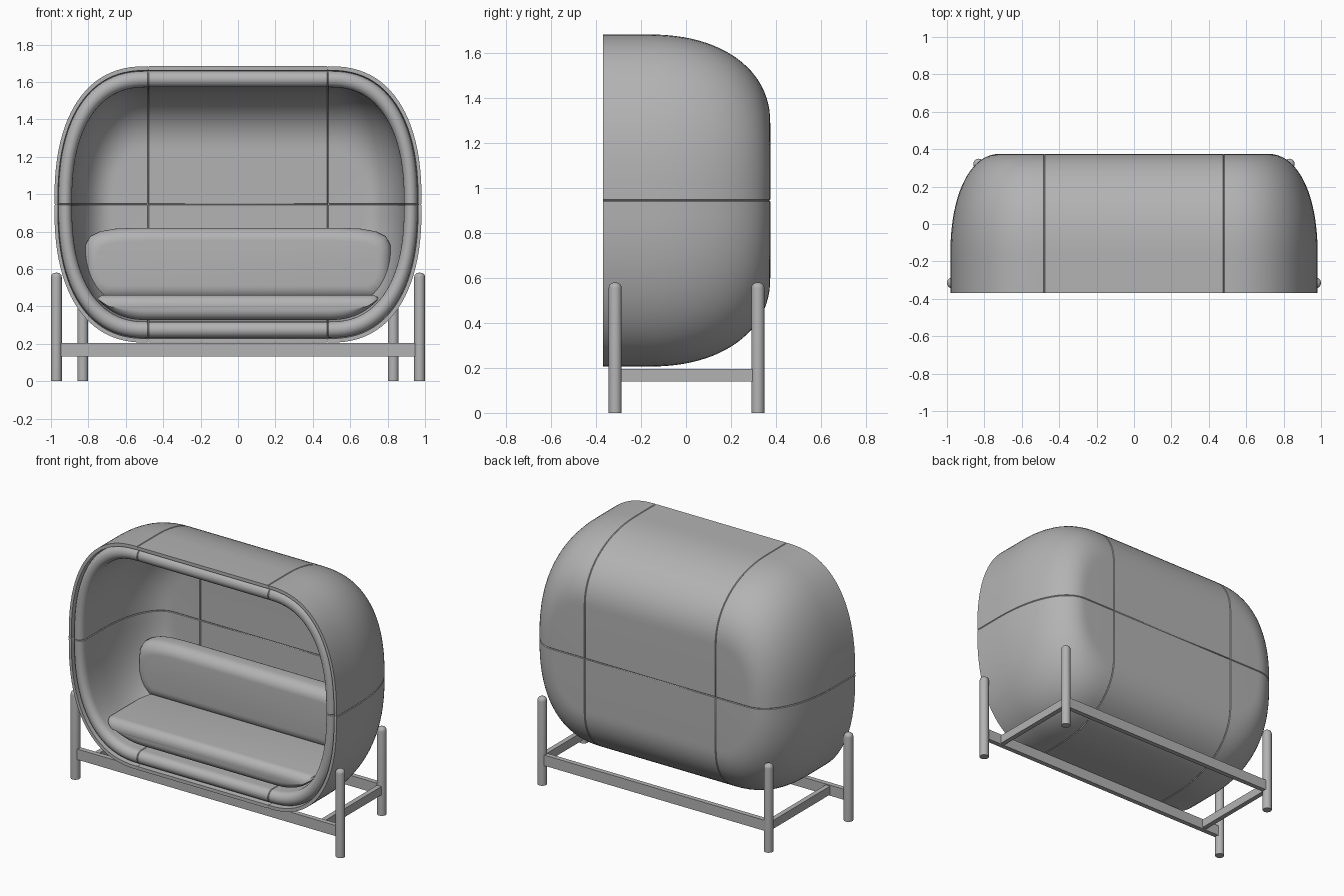
import bpy, bmesh, math

if "Cube" in bpy.data.objects:
    bpy.data.objects.remove(bpy.data.objects["Cube"], do_unlink=True)

grey = bpy.data.materials.new("soft grey")
grey.use_nodes = True
COLOUR = (0.45, 0.45, 0.45, 1)
grey.diffuse_color = COLOUR
grey.node_tree.nodes["Principled BSDF"].inputs["Base Color"].default_value = COLOUR

SEAM_X, MID_Z, FRONT, BACK = 0.48, 0.945, -0.37, 0.375
INNER_BACK = 0.29
RX, RZ = 0.498, 0.735      # corner radii of the pod opening
CORNER = 2.4               # squareness of the opening corners
GROOVE = 0.004             # size of the seam grooves


def finish(name, bm):
    bmesh.ops.remove_doubles(bm, verts=bm.verts, dist=1e-5)
    bmesh.ops.recalc_face_normals(bm, faces=bm.faces)
    mesh = bpy.data.meshes.new(name)
    bm.to_mesh(mesh)
    bm.free()
    mesh.materials.append(grey)
    ob = bpy.data.objects.new(name, mesh)
    bpy.context.collection.objects.link(ob)
    bpy.ops.object.select_all(action='DESELECT')
    ob.select_set(True)
    bpy.context.view_layer.objects.active = ob
    bpy.ops.object.shade_smooth_by_angle(angle=math.radians(40))


def arc(t, power):
    """Point on a unit superellipse quarter, t from 0 to 1."""
    a = t * math.pi / 2
    return max(math.cos(a), 0) ** (2 / power), math.sin(a) ** (2 / power)


def wall(rx, rz, y0, y1, steps=24):
    """Straight wall, rounded shoulder and flat back, up to the middle."""
    bend, flat = -0.17, 0.46
    pts = [(rx, rz, y0)]
    for i in range(steps + 1):
        c, v = arc(i / steps, 2.2)
        s = flat + (1 - flat) * c
        pts.append((rx * s, rz * s, bend + (y1 - bend) * v))
    return pts + [(0, 0, y1)]


def rim(depth, y):
    return RX - depth * 0.84, RZ - depth, y


# Profile: outer wall, thin lip, groove, padded roll, inner wall
PAD_OUT, PAD_IN, ROLL = 0.026, 0.112, 0.043
profile = wall(RX, RZ, FRONT, BACK)[::-1]
profile += [rim(0.022, FRONT), rim(PAD_OUT - 0.002, FRONT + 0.03)]
for i in range(11):
    a = math.pi * i / 10
    mid = (PAD_OUT + PAD_IN) / 2
    profile.append(rim(mid - ROLL * math.cos(a), FRONT + ROLL * (1 - math.sin(a))))
inner_rx, inner_rz, _ = rim(PAD_IN, 0)
profile += wall(inner_rx, inner_rz, FRONT + ROLL + 0.01, INNER_BACK)
# The centre panels also turn in along the middle of the back
centre_profile = ([(0, -GROOVE, BACK - GROOVE)] + profile
                  + [(0, -GROOVE, INNER_BACK + GROOVE)])


def inset(prof):
    """Shrink the profile slightly, for the bottom of a seam groove."""
    out = []
    for i, (a, b, y) in enumerate(prof):
        p, q = prof[max(i - 1, 0)], prof[min(i + 1, len(prof) - 1)]
        dr, dy = q[1] - p[1], q[2] - p[2]
        k = GROOVE / math.hypot(dr, dy)
        shift = dy * k if b > 0 else 0
        out.append((max(a + shift, 0), b + shift, y - dr * k))
    return out


def panel(name, prof, columns):
    """Skin the profile along the columns; the first and last sit in the seams."""
    bm = bmesh.new()
    low = inset(prof)
    last = len(columns) - 1
    grid = [[bm.verts.new(place(p)) for p in (low if k in (0, last) else prof)]
            for k, place in enumerate(columns)]
    for c0, c1 in zip(grid, grid[1:]):
        for i in range(len(prof)):
            bm.faces.new((c0[i - 1], c0[i], c1[i], c1[i - 1]))
    bm.faces.new(grid[0])
    bm.faces.new(grid[-1])
    finish(name, bm)


def corner_column(t, sx, sz, gx=GROOVE, gz=GROOVE):
    c, s = arc(t, CORNER)
    c = 0 if t == 1 else c
    return lambda p: (sx * (SEAM_X + gx + p[0] * c), p[2], MID_Z + sz * (gz + p[1] * s))


def centre_column(x, sz):
    return lambda p: (x, p[2], MID_Z + sz * (GROOVE + p[1]))


# Six shell panels
for sz, level in ((1, "upper"), (-1, "lower")):
    edge = SEAM_X - GROOVE
    panel(level + "_centre_panel", centre_profile,
          [centre_column(x, sz) for x in (-SEAM_X, -edge, edge, SEAM_X)])
    for sx, side in ((1, "left"), (-1, "right")):
        cols = [corner_column(i / 24, sx, sz) for i in range(25)]
        cols = [corner_column(0, sx, sz, gz=0)] + cols + [corner_column(1, sx, sz, gx=0)]
        panel(f"{level}_{side}_panel", profile, cols)


def cushion(name, half_outline, y0, y1, radius):
    """Loft a symmetric front outline into a cushion with rounded edges."""
    pts = half_outline + [(-x, z) for x, z in reversed(half_outline)]
    zs = [z for _, z in pts]
    mid, half_h = (max(zs) + min(zs)) / 2, (max(zs) - min(zs)) / 2
    half_w = max(x for x, _ in pts)
    angles = [math.pi / 2 * i / 8 for i in range(9)]
    rings = [(radius * (1 - math.sin(a)), y0 + radius * (1 - math.cos(a))) for a in angles]
    rings += [(d, y0 + y1 - y) for d, y in reversed(rings)]
    bm = bmesh.new()
    loops = [[bm.verts.new((x * (1 - d / half_w), y, mid + (z - mid) * (1 - d / half_h)))
              for x, z in pts] for d, y in rings]
    for r0, r1 in zip(loops, loops[1:]):
        for i in range(len(pts)):
            bm.faces.new((r0[i - 1], r0[i], r1[i], r1[i - 1]))
    bm.faces.new(loops[0])
    bm.faces.new(loops[-1])
    finish(name, bm)


# Seat follows the curved floor of the pod
SEAT_TOP = 0.46
seat_outline = []
for i in range(41):
    c, s = arc(i / 40, CORNER)
    z = MID_Z - (inner_rz - 0.005) * s
    if z < SEAT_TOP - 0.02:
        seat_outline.append((SEAM_X + inner_rx * c, z))
tip = seat_outline[0][0]
seat_outline = [(tip - 0.03, SEAT_TOP), (tip - 0.005, SEAT_TOP - 0.007)] + seat_outline
cushion("seat_cushion", seat_outline, -0.325, 0.2, 0.055)

# Back cushion
back_outline = [(0.55, 0.82), (0.66, 0.815), (0.74, 0.80), (0.79, 0.775), (0.815, 0.73),
                (0.82, 0.66), (0.82, 0.59), (0.81, 0.53), (0.79, 0.48), (0.75, 0.44)]
cushion("back_cushion", back_outline, 0.09, 0.27, 0.07)

# Legs: round posts with domed tops
LEG_R, LEG_H = 0.029, 0.58
FRONT_LEG, REAR_LEG = (0.971, -0.315), (0.83, 0.32)


def leg(name, x, y):
    bm = bmesh.new()
    bmesh.ops.create_cone(bm, cap_ends=True, segments=24, radius1=LEG_R, radius2=LEG_R, depth=LEG_H)
    bmesh.ops.translate(bm, verts=bm.verts, vec=(x, y, LEG_H / 2))
    top = [e for e in bm.edges if all(v.co.z > LEG_H - 0.01 for v in e.verts)]
    bmesh.ops.bevel(bm, geom=top, offset=0.024, segments=5, profile=0.5, affect='EDGES')
    finish(name, bm)


def beam(name, centre, size):
    bm = bmesh.new()
    bmesh.ops.create_cube(bm, size=1)
    bmesh.ops.scale(bm, verts=bm.verts, vec=size)
    bmesh.ops.translate(bm, verts=bm.verts, vec=centre)
    finish(name, bm)


BEAM_Z, BEAM_H, BEAM_T = 0.168, 0.07, 0.032
for sx, side in ((1, "left"), (-1, "right")):
    leg(f"front_{side}_leg", sx * FRONT_LEG[0], FRONT_LEG[1])
    leg(f"rear_{side}_leg", sx * REAR_LEG[0], REAR_LEG[1])
    beam(f"{side}_beam", (sx * REAR_LEG[0], 0, BEAM_Z), (BEAM_T, 0.62, 0.056))
beam("front_beam", (0, FRONT_LEG[1], BEAM_Z), (2 * FRONT_LEG[0], BEAM_T, BEAM_H))
beam("rear_beam", (0, REAR_LEG[1], BEAM_Z), (2 * REAR_LEG[0], BEAM_T, BEAM_H))
